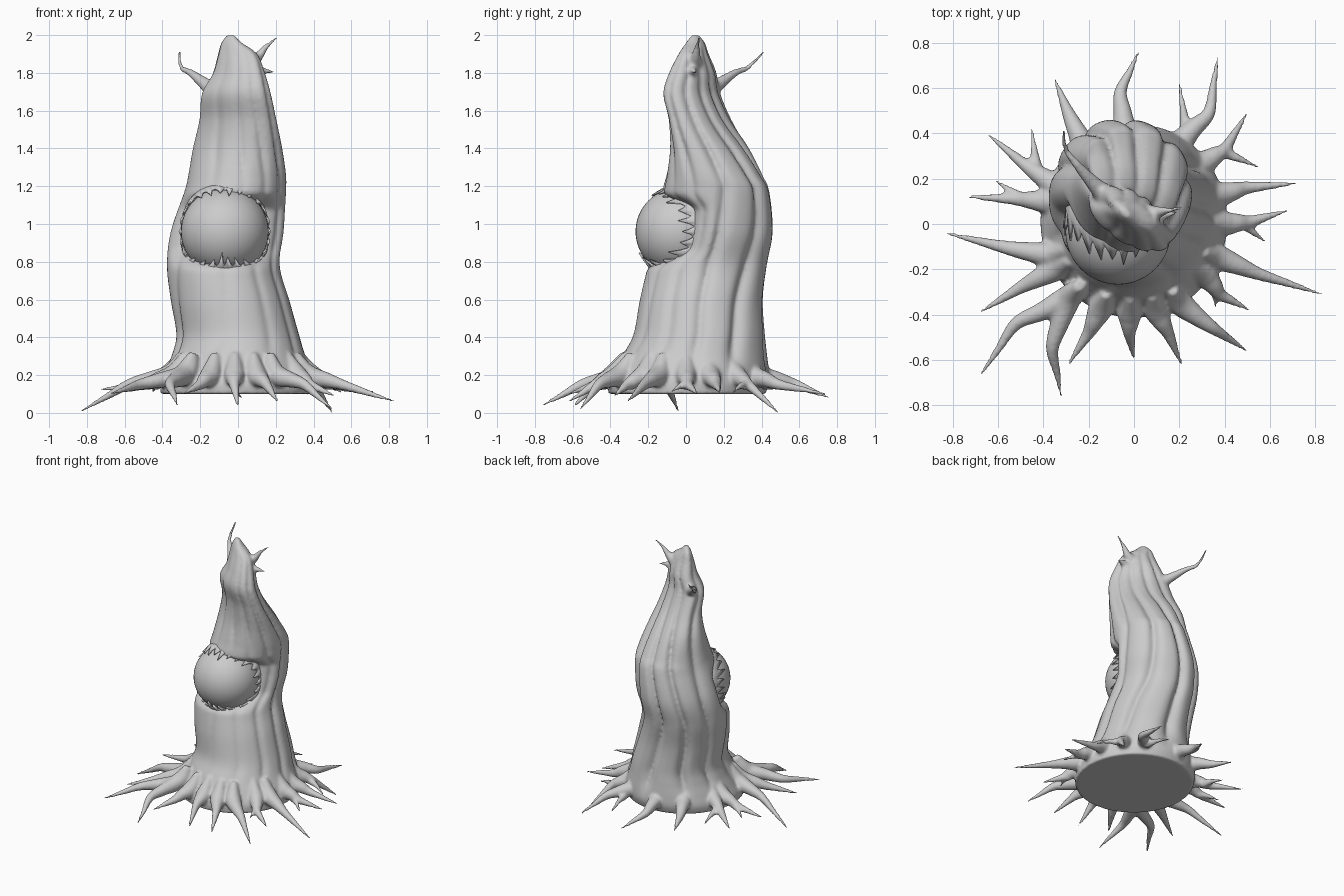
import bpy, bmesh, math
from mathutils import Vector

cube = bpy.data.objects.get("Cube")
if cube:
    bpy.data.objects.remove(cube)

grey = bpy.data.materials.new("stone_grey")
grey.use_nodes = True
tone = (0.6, 0.6, 0.6, 1)
grey.diffuse_color = tone
grey.node_tree.nodes["Principled BSDF"].inputs["Base Color"].default_value = tone


def spline(points, steps):
    """Smooth curve through points of any dimension."""
    p = [Vector(q) for q in points]
    p = [p[0] * 2 - p[1]] + p + [p[-1] * 2 - p[-2]]
    out = []
    for a, b, c, d in zip(p, p[1:], p[2:], p[3:]):
        for i in range(steps):
            t = i / steps
            out.append((b * 2 + (c - a) * t + (a * 2 - b * 5 + c * 4 - d) * t * t
                        + (b * 3 - a - c * 3 + d) * t ** 3) * 0.5)
    return out + [p[-2]]


def ramp(x, lo, hi):
    """Smooth step from 0 at lo to 1 at hi."""
    t = min(1, max(0, (x - lo) / (hi - lo)))
    return t * t * (3 - 2 * t)


def loft(bm, rings):
    """Skin a list of point rings into a closed tube."""
    loops = [[bm.verts.new(co) for co in ring] for ring in rings]
    n = len(loops[0])
    for lo, hi in zip(loops, loops[1:]):
        for i in range(n):
            j = (i + 1) % n
            bm.faces.new((lo[i], lo[j], hi[j], hi[i]))
    bm.faces.new(loops[0][::-1])
    bm.faces.new(loops[-1])


def tendril(bm, points):
    """Tapered tube; each point is x, y, z, radius."""
    path = spline(points, 8)
    rings = []
    for i, p in enumerate(path):
        d = (path[min(i + 1, len(path) - 1)].xyz - path[max(i - 1, 0)].xyz).normalized()
        u = d.cross(Vector((0.1, 0.2, 1))).normalized()
        v = d.cross(u)
        r = max(p[3], 0.007)
        rings.append([p.xyz + (u * math.cos(a) + v * math.sin(a)) * r
                      for a in (k * math.tau / 12 for k in range(12))])
    loft(bm, rings)


def finish(bm, name):
    bmesh.ops.recalc_face_normals(bm, faces=bm.faces)
    mesh = bpy.data.meshes.new(name)
    bm.to_mesh(mesh)
    bm.free()
    mesh.materials.append(grey)
    for f in mesh.polygons:
        f.use_smooth = True
    obj = bpy.data.objects.new(name, mesh)
    bpy.context.collection.objects.link(obj)
    return obj


# Trunk outline: z, min x, max x, min y, max y
OUTLINE = [
    (0.10, -0.41, 0.41, -0.41, 0.42), (0.16, -0.41, 0.41, -0.41, 0.44),
    (0.23, -0.38, 0.39, -0.37, 0.44), (0.32, -0.34, 0.35, -0.32, 0.43),
    (0.42, -0.32, 0.32, -0.27, 0.42), (0.60, -0.35, 0.27, -0.24, 0.41),
    (0.78, -0.37, 0.22, -0.20, 0.43), (0.96, -0.35, 0.24, -0.15, 0.46),
    (1.17, -0.28, 0.25, -0.12, 0.44), (1.26, -0.26, 0.25, -0.10, 0.40),
    (1.40, -0.24, 0.23, -0.08, 0.33), (1.55, -0.21, 0.20, -0.09, 0.24),
    (1.69, -0.20, 0.17, -0.12, 0.18), (1.80, -0.14, 0.14, -0.09, 0.16),
    (1.90, -0.11, 0.10, -0.04, 0.12), (1.96, -0.09, 0.02, 0.00, 0.10),
    (2.00, -0.06, -0.02, 0.03, 0.07),
]
bm = bmesh.new()
rings = []
for z, x0, x1, y0, y1 in spline(OUTLINE, 10):
    ring = []
    skew = 0.55 * ramp(z, 1.15, 1.62)
    rise = ramp(z, 0.15, 0.4)
    socket = 0.15 * (ramp(z, 0.75, 0.88) - ramp(z, 1.07, 1.17))
    for k in range(120):
        a = k * math.tau / 120
        # Rounded folds with sharp valleys, deeper at the back, slanting in front
        back = 0.5 + 0.5 * math.sin(a)
        slant = 2.2 * min(z, 1.2) * (1 - back)
        fold = abs(math.sin(4.5 * a - slant + 0.8 * math.sin(2 * a + 2 * z)))
        depth = rise * (0.03 + 0.14 * back + 0.06 * ramp(z, 1.2, 1.4))
        s = 1 + 0.02 * rise - depth * (1 - fold) ** 2
        sway = math.sin(a - skew)
        # Hollow the front where the eye sits
        hollow = socket * max(0, -sway)
        ring.append(((x0 + x1) / 2 + (x1 - x0) / 2 * math.cos(a) * s,
                     (y0 + y1) / 2 + (y1 - y0) / 2 * sway * s + hollow, z))
    rings.append(ring)
loft(bm, rings)

# Roots: base xy, middle xy, tip xy, tip height
ROOTS = [
    (-.04, .40, -.06, .58, .02, .76, .08), (.20, .36, .33, .49, .37, .74, .10),
    (.31, .27, .40, .33, .50, .49, .00), (.38, .13, .50, .16, .72, .18, .11),
    (.40, .00, .51, .01, .68, .06, .10), (.38, -.15, .55, -.22, .83, -.31, .06),
    (.32, -.23, .38, -.31, .51, -.38, .09), (.21, -.36, .35, -.46, .50, -.56, .02),
    (.10, -.39, .15, -.48, .21, -.62, .06), (-.02, -.40, -.02, -.48, .00, -.60, .03),
    (-.15, -.38, -.20, -.48, -.29, -.62, .10), (-.30, -.34, -.36, -.55, -.32, -.76, .04),
    (-.29, -.33, -.52, -.44, -.68, -.67, .10), (-.35, -.20, -.50, -.28, -.68, -.39, .10),
    (-.37, -.14, -.58, -.10, -.83, -.04, .01), (-.38, .10, -.52, .11, -.74, .12, .12),
    (-.35, .17, -.48, .26, -.65, .40, .12), (-.22, .34, -.29, .49, -.35, .64, .12),
]
for bx, by, mx, my, tx, ty, tz in ROOTS:
    tendril(bm, [(bx * .8, by * .8, .31, .025), (bx * .96, by * .96, .205, .055),
                 ((bx + mx) / 2, (by + my) / 2, .175, .042), (mx, my, .15, .029),
                 ((mx + tx) / 2, (my + ty) / 2, .075 + tz / 2, .017),
                 (tx, ty, tz, .006)])

# Side shoots of the roots: start xy, tip xy
for sx, sy, tx, ty in [(.23, .41, .20, .62), (.39, .32, .55, .25), (.47, .01, .58, -.08),
                       (.36, -.28, .36, -.37), (-.43, .24, -.45, .42),
                       (-.49, .11, -.61, .19)]:
    tendril(bm, [(sx, sy, .15, .03), ((sx + tx) / 2, (sy + ty) / 2, .14, .016),
                 (tx, ty, .11, .006)])

# Horns near the crown
tendril(bm, [(-.07, .08, 1.66, .07), (-.16, .16, 1.73, .038), (-.25, .26, 1.80, .02),
             (-.30, .33, 1.83, .013), (-.31, .42, 1.92, .006)])
tendril(bm, [(.03, .04, 1.84, .06), (.10, .05, 1.88, .03), (.15, .06, 1.94, .014),
             (.21, .07, 1.99, .005)])
tendril(bm, [(.06, .02, 1.80, .05), (.14, .04, 1.81, .018), (.19, .05, 1.80, .006)])

# Fuse trunk, roots and horns into one skin
body = finish(bm, "body")
fuse = body.modifiers.new("fuse", "REMESH")
fuse.mode = "VOXEL"
fuse.voxel_size = 0.0105
fuse.use_smooth_shade = True
soften = body.modifiers.new("soften", "SMOOTH")
soften.factor = 0.5
soften.iterations = 4

# Eyeball
EYE = Vector((-0.07, -0.035, 0.96))
R = 0.232
bm = bmesh.new()
bmesh.ops.create_uvsphere(bm, u_segments=48, v_segments=32, radius=R)
bmesh.ops.translate(bm, verts=bm.verts, vec=EYE)
finish(bm, "eyeball")

# Eyelid with a ragged, toothed rim
bm = bmesh.new()
TEETH, PER = 26, 4
count = TEETH * PER
rows = []
for k in range(count):
    phi = k * math.tau / count
    s = math.sin(phi)
    base = 110 - (37 if s > 0 else 62) * s * s
    tooth = abs((k % PER) / PER * 2 - 1) ** 1.4
    length = 17 + 4 * math.sin(k // PER * 2.4)
    row = []
    for angle, radius in ((base - length * tooth, R + .008), (base + 5, R + .018),
                          (base + 24, R + .045)):
        t = math.radians(angle)
        row.append(bm.verts.new(EYE + radius * Vector((
            math.sin(t) * math.cos(phi), -math.cos(t), math.sin(t) * s))))
    rows.append(row)
for k in range(count):
    a, b = rows[k], rows[(k + 1) % count]
    for i in range(2):
        bm.faces.new((a[i], b[i], b[i + 1], a[i + 1]))
lid = finish(bm, "eyelid")
thick = lid.modifiers.new("thickness", "SOLIDIFY")
thick.thickness = 0.01
thick.offset = 0
